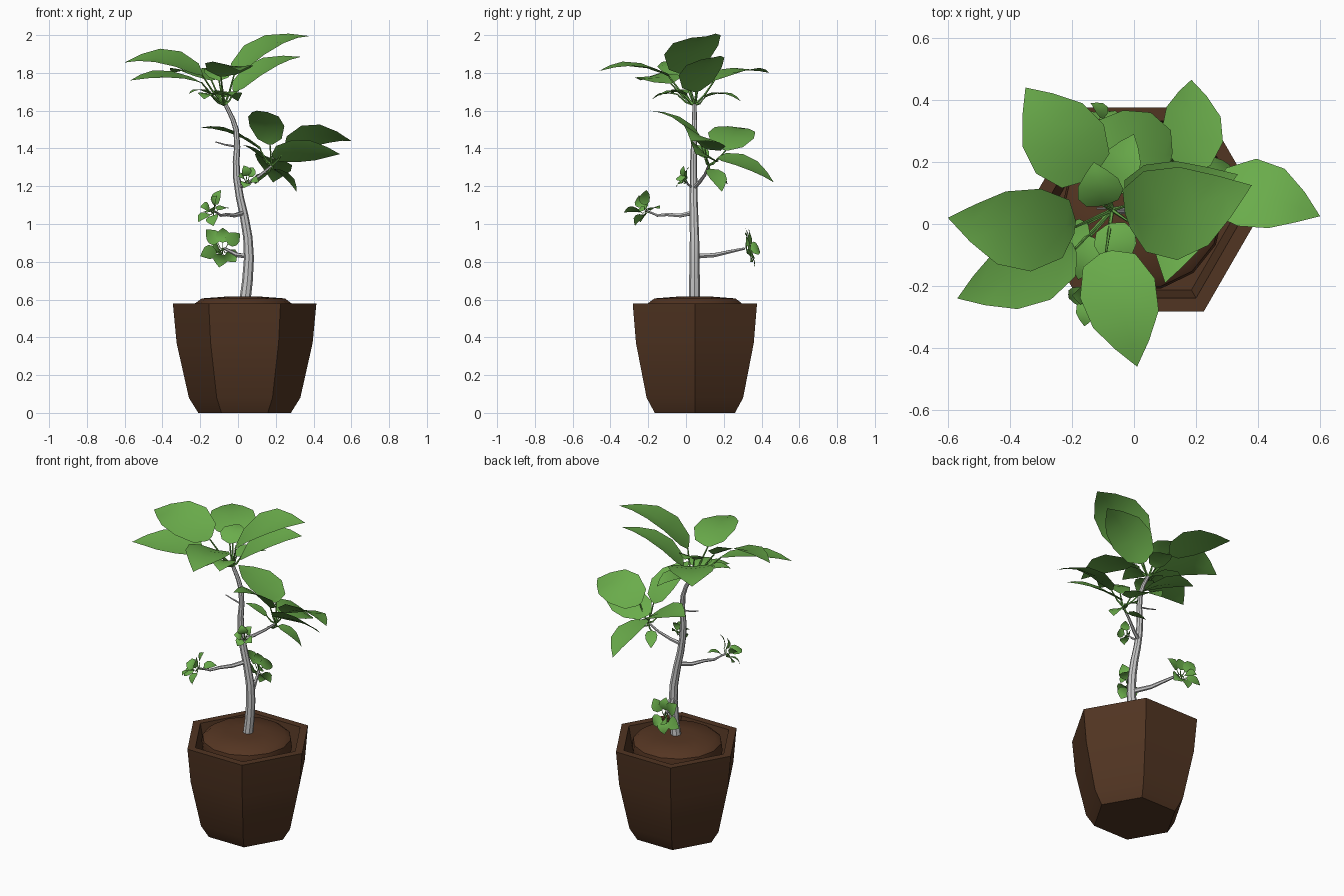
import bpy, bmesh, math
from mathutils import Vector as V

if "Cube" in bpy.data.objects:
    bpy.data.objects.remove(bpy.data.objects["Cube"])


def material(name, rgb):
    m = bpy.data.materials.new(name)
    m.diffuse_color = (*rgb, 1)
    m.use_nodes = True
    m.node_tree.nodes["Principled BSDF"].inputs["Base Color"].default_value = m.diffuse_color
    return m


POT = material("pot_brown", (0.082, 0.035, 0.016))
SOIL = material("soil_brown", (0.09, 0.036, 0.016))
BARK = material("pale_bark", (0.6, 0.6, 0.6))
LEAF = material("leaf_green", (0.144, 0.413, 0.07))


def finish(bm, name, mat, normals=True):
    """Smooth shading, with edges over 35 degrees kept sharp."""
    if normals:
        bmesh.ops.recalc_face_normals(bm, faces=bm.faces)
    for e in bm.edges:
        e.smooth = e.calc_face_angle(0) < math.radians(35)
    for f in bm.faces:
        f.smooth = True
    me = bpy.data.meshes.new(name)
    bm.to_mesh(me)
    bm.free()
    me.materials.append(mat)
    ob = bpy.data.objects.new(name, me)
    bpy.context.collection.objects.link(ob)
    return ob


def skin(bm, rings):
    """Join rings of points with quads and cap both ends."""
    vs = [[bm.verts.new(p) for p in r] for r in rings]
    n = len(vs[0])
    for a, b in zip(vs, vs[1:]):
        for i in range(n):
            j = (i + 1) % n
            bm.faces.new((a[i], a[j], b[j], b[i]))
    bm.faces.new(vs[0][::-1])
    bm.faces.new(vs[-1])


def lathe(name, profile, sides, cx, cy, mat):
    bm = bmesh.new()
    skin(bm, [[(cx + r * math.cos(2 * math.pi * i / sides),
                cy + r * math.sin(2 * math.pi * i / sides), z)
               for i in range(sides)] for r, z in profile])
    return finish(bm, name, mat)


def tube(bm, pts, r0, r1, sides=6):
    pts = [V(p) for p in pts]
    rings = []
    last = len(pts) - 1
    for k, p in enumerate(pts):
        d = (pts[min(k + 1, last)] - pts[max(k - 1, 0)]).normalized()
        ref = V((0, 1, 0)) if abs(d.y) < 0.8 else V((0, 0, 1))
        u = d.cross(ref).normalized()
        w = d.cross(u)
        r = r0 + (r1 - r0) * k / last
        rings.append([p + r * (u * math.cos(a) + w * math.sin(a))
                      for a in (2 * math.pi * i / sides for i in range(sides))])
    skin(bm, rings)


def leaf(bm, base, tip, width, arch=0.04, hint=(0, 0, 1)):
    """Pointed oval blade, creased on its midrib and arched along its length."""
    base, tip = V(base), V(tip)
    d = (tip - base).normalized()
    side = d.cross(V(hint)).normalized()
    up = side.cross(d)
    prev = None
    for t, w in ((0, .15), (.08, .7), (.33, 1), (.6, .88), (.82, .45), (1, 0)):
        mid = base.lerp(tip, t) + up * arch * 4 * t * (1 - t)
        off = side * w * width / 2
        lift = up * w * width * 0.06
        if w:
            row = [bm.verts.new(q) for q in (mid - off + lift, mid, mid + off + lift)]
        else:
            row = [bm.verts.new(mid)] * 3
        if prev:
            for i in (0, 1):
                f = [prev[i + 1], prev[i], row[i], row[i + 1]]
                bm.faces.new(f if w else f[:3])
        prev = row


def spray(name, node, leaves, stem):
    """Leaves given as (base, tip, width, arch, hint), each on a thin stalk."""
    bl, bs = bmesh.new(), bmesh.new()
    node = V(node)
    for base, tip, width, arch, hint in leaves:
        leaf(bl, base, tip, width, arch, hint)
        b = V(base)
        tube(bs, [node, node.lerp(b, .5) + V((0, 0, -.012)), b], stem, stem * .6, 5)
    finish(bl, name + "_leaves", LEAF, False)
    finish(bs, name + "_stalks", LEAF)


# Hexagonal pot with hollow rim, and domed soil
lathe("pot", [(.245, 0), (.295, .08), (.36, .37), (.38, .58), (.33, .58), (.30, .42)],
      6, .035, .047, POT)
lathe("soil", [(.24, .41), (.262, .54), (.255, .58), (.22, .606), (.1, .615), (.02, .616)],
      14, .028, .047, SOIL)

# Trunk
bm = bmesh.new()
tube(bm, [(.035, .045, .58), (.05, .045, .7), (.058, .045, .82), (.052, .045, .93),
          (.033, .042, 1.04), (.01, .04, 1.14), (-.006, .04, 1.24), (-.01, .04, 1.33),
          (-.004, .042, 1.41), (-.01, .045, 1.5), (-.03, .045, 1.56), (-.065, .045, 1.63)],
     .03, .011, 8)
finish(bm, "trunk", BARK)

# Branches
bm = bmesh.new()
tube(bm, [(.055, .05, .83), (.0, .15, .835), (-.04, .24, .855), (-.07, .31, .87)], .015, .007)
tube(bm, [(.03, .04, 1.06), (-.02, -.03, 1.045), (-.06, -.1, 1.05), (-.09, -.15, 1.045),
          (-.13, -.21, 1.07)], .013, .006)
tube(bm, [(-.003, .04, 1.19), (.06, .07, 1.22), (.12, .1, 1.26), (.18, .12, 1.31)], .012, .006)
tube(bm, [(0, .04, 1.19), (.03, .01, 1.21), (.05, 0, 1.23)], .007, .004)
tube(bm, [(-.01, .045, 1.41), (-.07, .05, 1.42), (-.12, .05, 1.435)], .006, .003)
finish(bm, "branches", BARK)

Z = (0, 0, 1)
# Crown: big outer leaves, then small inner ones
spray("crown", (-.07, .045, 1.63), [
    ((-.19, -.01, 1.79), (-.60, .02, 1.855), .28, .055, (0, -.3, 1)),
    ((-.02, .01, 1.79), (.38, .125, 1.995), .31, .06, (0, -.17, 1)),
    ((-.02, .06, 1.70), (.335, .16, 1.885), .25, .045, (0, -.2, 1)),
    ((-.09, -.09, 1.78), (.01, -.46, 1.81), .25, .04, (.1, 0, 1)),
    ((-.19, -.08, 1.745), (-.57, -.24, 1.76), .23, .03, (0, -.2, 1)),
    ((-.14, .15, 1.76), (-.35, .44, 1.80), .27, .03, Z),
    ((-.10, .06, 1.76), (-.13, .20, 1.82), .15, .02, Z),
    ((-.08, .10, 1.67), (.0, .29, 1.65), .13, .03, Z),
    ((-.08, .0, 1.68), (-.03, -.14, 1.68), .14, .02, Z),
    ((-.14, -.04, 1.68), (-.18, -.18, 1.66), .11, .02, Z),
    ((-.15, .0, 1.69), (-.26, -.08, 1.69), .08, .02, Z),
], .007)

# Large side spray on the right
spray("side_spray", (.18, .12, 1.31), [
    ((.25, .10, 1.40), (.60, .025, 1.44), .25, .05, (0, .5, 1)),
    ((.18, .10, 1.36), (.54, .05, 1.37), .19, .02, (0, .8, 1)),
    ((.17, .08, 1.42), (.10, -.19, 1.60), .19, .04, Z),
    ((.17, .17, 1.35), (.185, .465, 1.22), .21, .03, (.3, 0, 1)),
    ((.12, .21, 1.39), (-.20, .29, 1.51), .25, .03, (.1, .1, 1)),
    ((.19, .13, 1.29), (.31, .19, 1.17), .11, .02, Z),
    ((.13, .10, 1.35), (.02, .05, 1.42), .08, .01, Z),
    ((.15, .13, 1.27), (.09, .22, 1.21), .07, .01, Z),
], .006)


def small_cluster(name, node, tips, hint, width):
    node = V(node)
    spray(name, node, [(node.lerp(V(t), .3), t, width, .012, hint) for t in tips], .003)


# Small leaf clusters at the ends of the thin branches
small_cluster("back_twig", (-.08, .32, .87),
              [(-.17, .33, .97), (.01, .31, .95), (-.2, .35, .83), (-.10, .36, .77),
               (-.01, .34, .80), (-.08, .31, .98), (-.14, .39, .86)], (0, 1, .3), .08)
small_cluster("front_twig", (-.13, -.21, 1.07),
              [(-.09, -.21, 1.18), (-.21, -.24, 1.01), (-.13, -.27, .99), (-.05, -.14, 1.08),
               (-.20, -.23, 1.09), (-.16, -.33, 1.06), (-.11, -.25, 1.15)], (-.5, -.6, .7), .075)
small_cluster("middle_twig", (.05, .0, 1.23),
              [(.03, -.01, 1.31), (.11, -.02, 1.22), (.0, -.04, 1.25), (.08, .02, 1.30),
               (.03, -.05, 1.19)], (.1, -.6, .7), .06)
